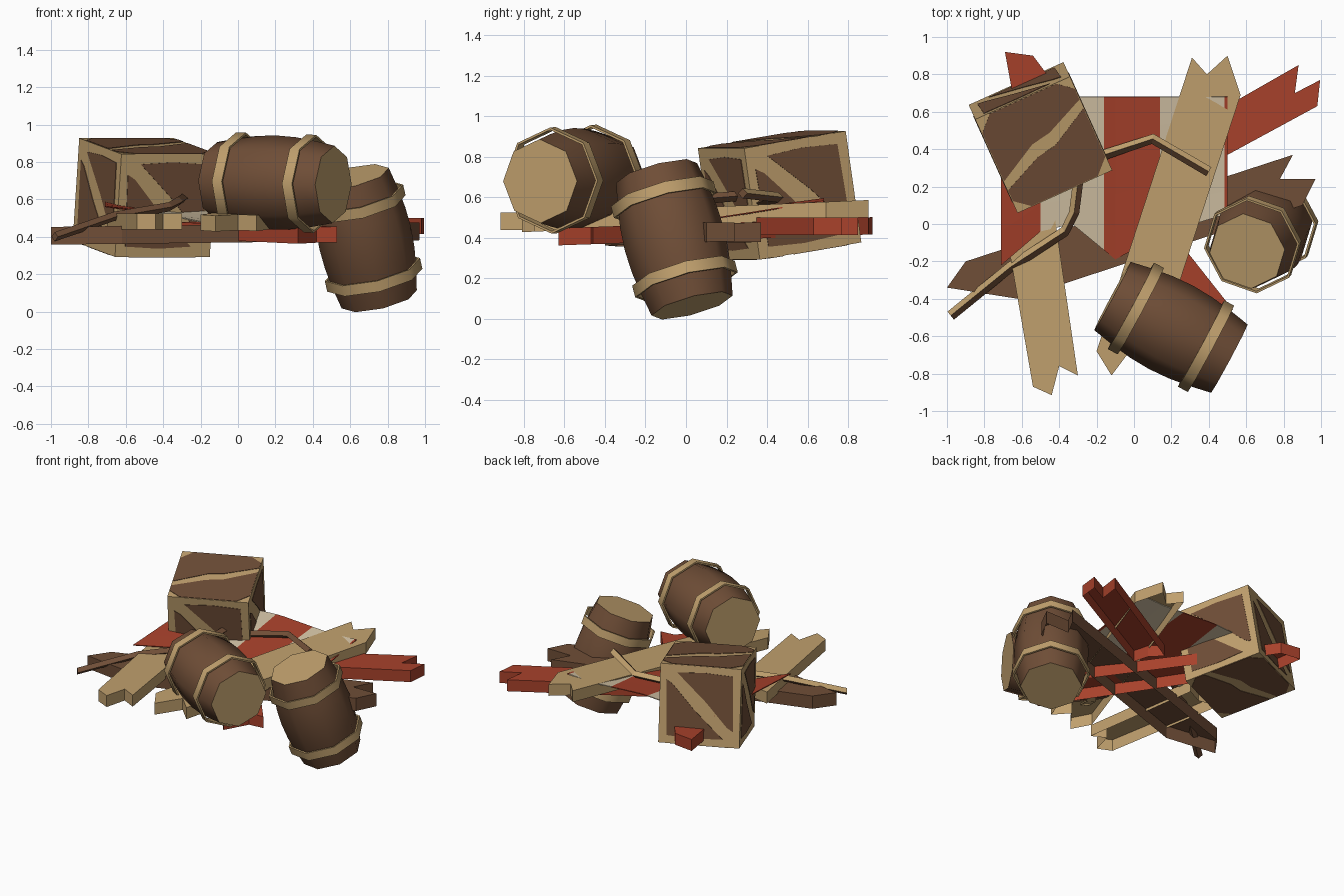
import bpy, bmesh, math
from mathutils import Vector, Matrix

if "Cube" in bpy.data.objects:
    bpy.data.objects.remove(bpy.data.objects["Cube"])


def material(name, rgb):
    m = bpy.data.materials.new(name)
    m.diffuse_color = (*rgb, 1)
    m.use_nodes = True
    m.node_tree.nodes["Principled BSDF"].inputs["Base Color"].default_value = m.diffuse_color
    return m


BROWN = material("dark_wood", (0.16, 0.076, 0.038))
TAN = material("pale_wood", (0.53, 0.352, 0.155))
RED = material("red_paint", (0.39, 0.053, 0.024))
CREAM = material("cream_cloth", (0.66, 0.55, 0.38))


def finish(name, bm, mats):
    bmesh.ops.recalc_face_normals(bm, faces=bm.faces)
    me = bpy.data.meshes.new(name)
    bm.to_mesh(me)
    bm.free()
    for m in mats:
        me.materials.append(m)
    ob = bpy.data.objects.new(name, me)
    bpy.context.collection.objects.link(ob)
    return ob


def plank(name, outline, mat, z, gx=0, gy=0, thick=0.085):
    """Broken board: outline extruded upwards, hollow on the hidden underside."""
    bm = bmesh.new()
    rows = [[bm.verts.new((x, y, z + gx * x + gy * y + h)) for x, y in outline]
            for h in (0, thick)]
    bm.faces.new(rows[1])
    n = len(outline)
    for i in range(n):
        j = (i + 1) % n
        bm.faces.new((rows[0][i], rows[0][j], rows[1][j], rows[1][i]))
    return finish(name, bm, [mat])


def lathe_ring(bm, r, z, sides=8):
    return [bm.verts.new((r * math.cos(2 * math.pi * i / sides),
                          r * math.sin(2 * math.pi * i / sides), z))
            for i in range(sides)]


def bridge(bm, a, b):
    n = len(a)
    return [bm.faces.new((a[i], a[(i + 1) % n], b[(i + 1) % n], b[i])) for i in range(n)]


def barrel(name, start, end):
    start, end = Vector(start), Vector(end)
    axis = end - start
    L = axis.length
    mat = Matrix.Translation(start) @ axis.to_track_quat('Z', 'Y').to_matrix().to_4x4()
    # bulging eight-sided body with pale lids
    bm = bmesh.new()
    rings = [lathe_ring(bm, 0.207 + 0.045 * math.sin(math.pi * t / 6), L * t / 6) for t in range(7)]
    for a, b in zip(rings, rings[1:]):
        for f in bridge(bm, a, b):
            f.smooth = True
    for r in (rings[0], rings[-1]):
        f = bm.faces.new(r)
        f.material_index = 1
        for e in f.edges:
            e.smooth = False
    finish(name + "_body", bm, [BROWN, TAN]).matrix_world = mat
    # two loose hoops, smooth around the outside
    for k, t in enumerate((0.2, 0.8)):
        bm = bmesh.new()
        c, w = L * t, 0.03
        loop = [lathe_ring(bm, r, c + d) for r, d in
                ((0.25, -w), (0.262, -w), (0.262, w), (0.25, w))]
        for i in range(4):
            for f in bridge(bm, loop[i], loop[(i + 1) % 4]):
                f.smooth = True
        rims = {v for ring in loop for v in ring}
        for e in bm.edges:
            if abs(e.verts[0].co.z - e.verts[1].co.z) < 1e-6:
                e.smooth = False
        finish(f"{name}_hoop_{k + 1}", bm, [TAN]).matrix_world = mat


def strap(name, pts, w=0.055, h=0.05):
    """Bent broken hoop of diamond section: pale outer slope, dark inner slope."""
    pts = [Vector(p) for p in pts]
    bm = bmesh.new()
    secs = []
    for i, p in enumerate(pts):
        d = pts[min(i + 1, len(pts) - 1)] - pts[max(i - 1, 0)]
        s = Vector((-d.y, d.x, 0)).normalized() * w / 2
        up = Vector((0, 0, h / 2))
        secs.append([bm.verts.new(v) for v in (p + s, p + up, p - s, p - up)])
    for a, b in zip(secs, secs[1:]):
        for k, f in enumerate(bridge(bm, a, b)):
            f.material_index = 1 if k == 0 else 0
    bm.faces.new(secs[0])
    bm.faces.new(secs[-1])
    finish(name, bm, [BROWN, TAN])


# crate: pale frame with dark panels either side of a diagonal brace
crate_mat = (Matrix.Translation((-0.5, 0.462, 0.61)) @ Matrix.Rotation(math.radians(24.3), 4, 'Z')
             @ Matrix.Rotation(math.radians(8.8), 4, 'X'))
H = 0.278
bm = bmesh.new()
bmesh.ops.create_cube(bm, size=2 * H)
finish("crate_frame", bm, [TAN]).matrix_world = crate_mat

side = [(-0.58, 0.8), (0.1, 0.84), (0.8, 0.8), (0.84, -0.6), (0.68, -0.5), (0.15, 0.1)]
lid = [(-0.985, -0.33), (-0.2, 0.1), (0.2, 0.17), (0.985, 0.52), (0.985, 0.75), (0.7, 0.985),
       (-0.7, 0.985), (-0.985, 0.7)]
bm = bmesh.new()
turns = [(Matrix.Rotation(k * math.pi / 2, 3, 'Z') @ Matrix.Rotation(math.pi / 2, 3, 'X'), side)
         for k in range(4)]
turns += [(Matrix.Identity(3), lid), (Matrix.Rotation(math.pi, 3, 'X'), lid)]
for rot, shape in turns:
    for sgn in (1, -1):
        lo, hi = [[bm.verts.new(rot @ Vector((sgn * u * H, sgn * v * H, H + d))) for u, v in shape]
                  for d in (-0.002, 0.003)]
        bm.faces.new(lo)
        bm.faces.new(hi)
        bridge(bm, lo, hi)
finish("crate_panels", bm, [BROWN]).matrix_world = crate_mat

# barrels
barrel("lying_barrel", (-0.115, -0.385, 0.70), (0.51, -0.72, 0.68))
barrel("leaning_barrel", (0.755, 0.03, 0.066), (0.605, -0.145, 0.72))

# broken planks
plank("long_pale_plank", [(0.31, 0.89), (0.39, 0.80), (0.50, 0.90), (0.57, 0.69), (0.10, -0.75),
                          (0.0, -0.65), (-0.12, -0.81), (-0.2, -0.68)], TAN, 0.463, gy=0.043)
plank("short_pale_plank", [(-0.54, -0.87), (-0.44, -0.915), (-0.40, -0.76), (-0.30, -0.81),
                           (-0.43, 0.08), (-0.55, 0.02), (-0.70, 0.05)], TAN, 0.44)
plank("short_red_plank", [(0.88, 0.85), (0.86, 0.70), (0.995, 0.77), (0.98, 0.63),
                          (0.15, 0.18), (0.12, 0.29), (0.04, 0.37)], RED, 0.415)
plank("long_red_plank", [(-0.69, 0.92), (-0.54, 0.90), (-0.45, 0.78), (0.53, -0.46),
                         (0.42, -0.47), (0.32, -0.63), (-0.65, 0.70)], RED, 0.385, gy=0.035)
plank("dark_plank", [(-1.0, -0.34), (-0.62, -0.40), (0.90, 0.10), (0.97, 0.24),
                     (0.78, 0.24), (0.85, 0.37), (-0.90, -0.20)], BROWN, 0.37, gx=0.012, thick=0.095)

# torn striped cloth, red and cream in turn
bm = bmesh.new()
cols = [(-0.71, -0.22, 0.10), (-0.5, -0.04, 0.03), (-0.33, 0.0, 0.01), (-0.16, -0.14, 0.0),
        (-0.1, -0.19, 0.0), (0.14, -0.06, 0.01), (0.32, 0.0, -0.01), (0.485, 0.05, 0.0),
        (0.5, 0.06, 0.0)]
stripe = [0, 1, 1, 0, 0, 1, 1, 0]
N = 5
grid = []
for x, y0, lift in cols:
    col = []
    for j in range(N + 1):
        t = j / N
        y = y0 + (0.68 - y0) * t
        dip = 0.01 if x > 0.3 else 0
        col.append(bm.verts.new((x, y, 0.50 + 0.13 * y - dip + lift * (1 - t)
                                 + 0.008 * math.sin(9 * x + 4 * y))))
    grid.append(col)
for i in range(len(cols) - 1):
    for j in range(N):
        f = bm.faces.new((grid[i][j], grid[i + 1][j], grid[i + 1][j + 1], grid[i][j + 1]))
        f.material_index = stripe[i]
cloth = finish("striped_cloth", bm, [RED, CREAM])
sol = cloth.modifiers.new("thickness", 'SOLIDIFY')
sol.thickness = 0.006

# snapped hoops
strap("back_strap", [(-0.16, 0.37, 0.57), (0.1, 0.455, 0.60), (0.4, 0.28, 0.62)])
strap("left_strap", [(-0.98, -0.49, 0.40), (-0.66, -0.23, 0.51), (-0.37, -0.04, 0.56),
                     (-0.32, 0.06, 0.59), (-0.29, 0.3, 0.61)])
